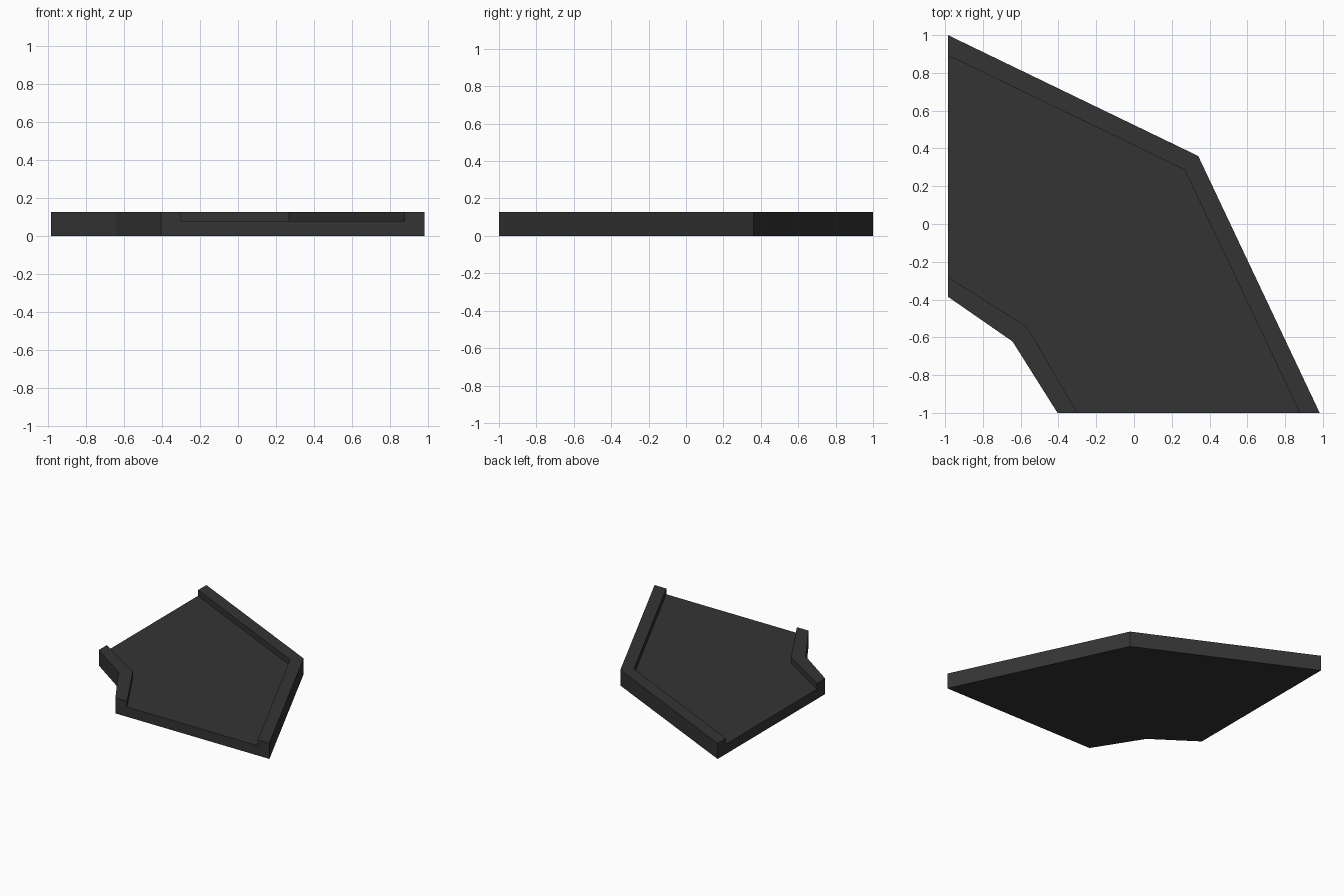
import bpy, bmesh, math

if "Cube" in bpy.data.objects:
    bpy.data.objects.remove(bpy.data.objects["Cube"])

FLOOR_Z, RAIL_Z = 0.08, 0.127

# Plan lines, from the outside of the bend to the inside
lines = [
    [(-0.985, 1.0), (0.34, 0.36), (0.983, -1.0)],       # outer edge
    [(-0.985, 0.893), (0.268, 0.287), (0.878, -1.0)],   # outer rail, inner side
    [(-0.985, -0.28), (-0.565, -0.546), (-0.30, -1.0)], # inner rail, inner side
    [(-0.985, -0.385), (-0.643, -0.622), (-0.405, -1.0)], # inner edge
]

mat = bpy.data.materials.new("dark grey")
mat.diffuse_color = (0.034, 0.034, 0.034, 1)
mat.use_nodes = True
mat.node_tree.nodes["Principled BSDF"].inputs["Base Color"].default_value = mat.diffuse_color

bm = bmesh.new()
rows = [[bm.verts.new((x, y, 0)) for x, y in line] for line in lines]
for a, b in zip(rows, rows[1:]):
    bm.faces.new(a + b[::-1])


def raise_faces(faces, height):
    """Extrude faces upward, keeping the originals out of the way."""
    geom = bmesh.ops.extrude_face_region(bm, geom=faces)["geom"]
    bmesh.ops.translate(bm, vec=(0, 0, height),
                        verts=[g for g in geom if isinstance(g, bmesh.types.BMVert)])
    return [g for g in geom if isinstance(g, bmesh.types.BMFace)]


# Floor slab, with its underside closed again if the extrusion opened it
top = raise_faces(bm.faces[:], FLOOR_Z)
bm.verts.ensure_lookup_table()
if not any(all(v.co.z < 1e-5 for v in f.verts) for f in bm.faces):
    for a, b in zip(rows, rows[1:]):
        bm.faces.new(a + b[::-1])

# Raised rails along both sides of the bend
middle = lambda f: any((v.co.xy - rows[0][0].co.xy).length < 1e-4 or
                       (v.co.xy - rows[3][0].co.xy).length < 1e-4 for v in f.verts)
rails = [f for f in top if middle(f)]
raised = raise_faces(rails, RAIL_Z - FLOOR_Z)
bmesh.ops.delete(bm, geom=[f for f in rails if f.is_valid], context='FACES_ONLY')

# Merge coplanar faces so the ends and underside are clean
bmesh.ops.recalc_face_normals(bm, faces=bm.faces[:])
bmesh.ops.dissolve_limit(bm, angle_limit=math.radians(1),
                         verts=bm.verts[:], edges=bm.edges[:])
bmesh.ops.recalc_face_normals(bm, faces=bm.faces[:])

mesh = bpy.data.meshes.new("corner_floor_tile")
bm.to_mesh(mesh)
bm.free()
mesh.materials.append(mat)
tile = bpy.data.objects.new("corner_floor_tile", mesh)
bpy.context.collection.objects.link(tile)
